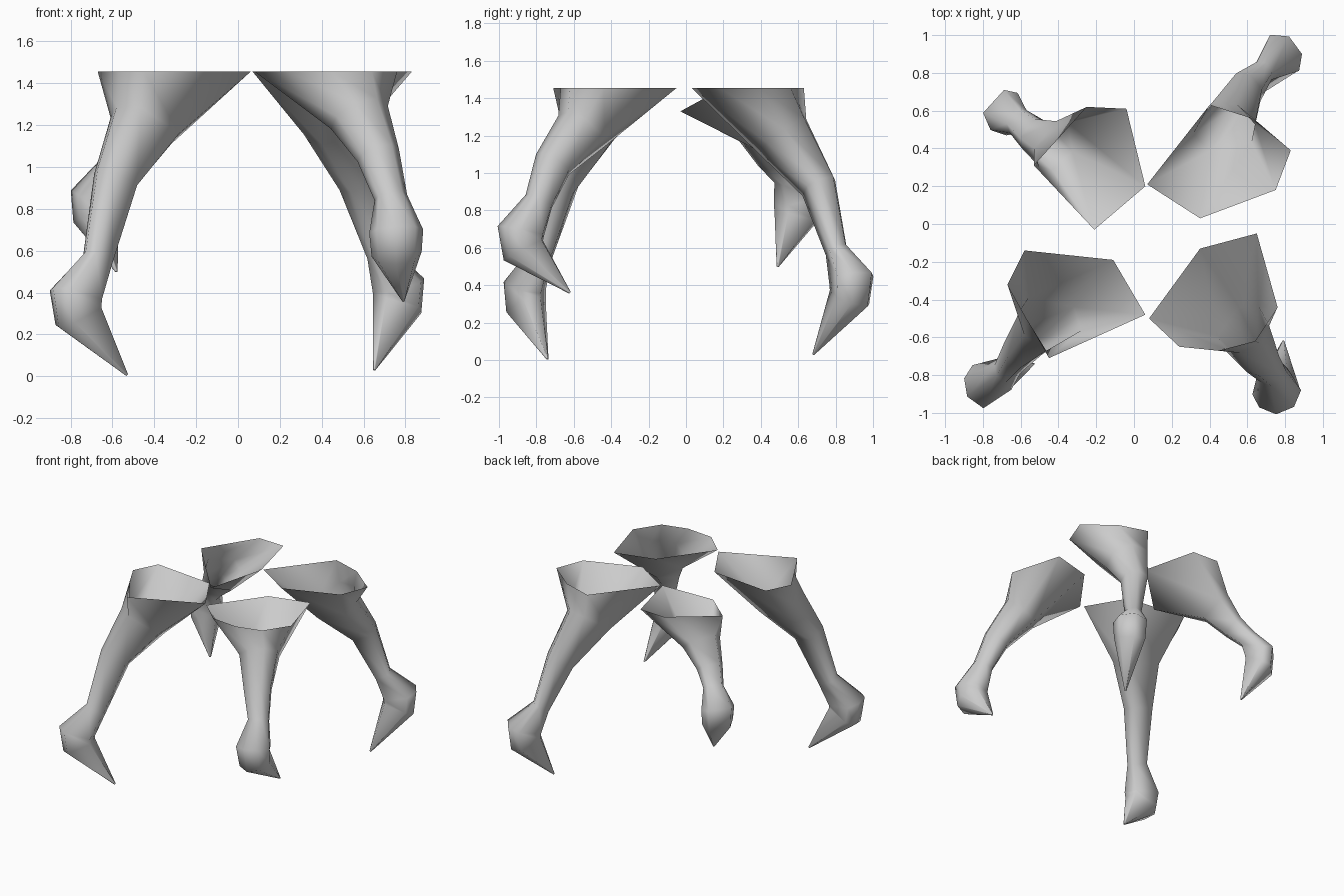
import bpy, bmesh, math
from mathutils import Vector

if "Cube" in bpy.data.objects:
    bpy.data.objects.remove(bpy.data.objects["Cube"])

RIM_Z = 1.455


def make_leg(name, rim, path, heel, heel_r, tip):
    """Open funnel-topped limb: polygon rim, tapering rings, bulging heel, pointed claw."""
    rim = [Vector(p if len(p) == 3 else (*p, RIM_Z)) for p in rim]
    centre = sum(rim, Vector()) / len(rim)
    angles = [math.atan2(p.y - centre.y, p.x - centre.x) for p in rim]
    heel, tip = Vector(heel), Vector(tip)
    sole = heel.lerp(tip, 0.05) + Vector((0, 0, -0.085))
    rings = [(Vector(p[:3]), p[3]) for p in path]
    rings += [(heel, heel_r), (sole, heel_r * 0.93), (tip, 0.006)]
    spine = [centre] + [c for c, r in rings] + [tip + (tip - sole)]

    bm = bmesh.new()
    loops = [[bm.verts.new(p) for p in rim]]
    for i, (c, r) in enumerate(rings, 1):
        tangent = ((spine[i] - spine[i - 1]).normalized()
                   + (spine[i + 1] - spine[i]).normalized())
        q = Vector((0, 0, -1)).rotation_difference(tangent)
        loops.append([bm.verts.new(c + q @ Vector((r * math.cos(a), r * math.sin(a), 0)))
                      for a in angles])
    n = len(rim)
    for a, b in zip(loops, loops[1:]):
        for j in range(n):
            k = (j + 1) % n
            bm.faces.new((a[j], b[j], b[k], a[k]))
    for f in bm.faces:
        f.smooth = True
    bm.normal_update()
    mesh = bpy.data.meshes.new(name)
    bm.to_mesh(mesh)
    bm.free()
    bpy.context.collection.objects.link(bpy.data.objects.new(name, mesh))


# Front left leg
make_leg("front_left_leg",
         [(0.06, -0.48), (-0.11, -0.19), (-0.58, -0.14), (-0.67, -0.32),
          (-0.57, -0.50), (-0.45, -0.71)],
         [(-0.445, -0.52, 1.20, 0.175), (-0.585, -0.66, 0.94, 0.11), (-0.67, -0.77, 0.56, 0.075)],
         (-0.775, -0.85, 0.39), 0.13, (-0.53, -0.74, 0.006))

# Front right leg, raised
make_leg("front_right_leg",
         [(0.76, -0.44), (0.65, -0.05), (0.35, -0.13), (0.08, -0.50), (0.24, -0.65),
          (0.45, -0.67), (0.64, -0.62)],
         [(0.58, -0.555, 1.23, 0.15), (0.67, -0.71, 1.05, 0.105), (0.73, -0.785, 0.85, 0.08)],
         (0.755, -0.88, 0.69), 0.13, (0.79, -0.62, 0.36))

# Back right leg
make_leg("back_right_leg",
         [(0.83, 0.39), (0.62, 0.56), (0.40, 0.63), (0.07, 0.21), (0.35, 0.03), (0.75, 0.18)],
         [(0.475, 0.51, 1.20, 0.17), (0.58, 0.705, 0.93, 0.105), (0.675, 0.80, 0.59, 0.065)],
         (0.765, 0.88, 0.435), 0.13, (0.65, 0.68, 0.03))

# Back left leg, raised highest, with a drooping rim corner
make_leg("back_left_leg",
         [(0.06, 0.20), (-0.04, 0.61), (-0.25, 0.62), (-0.53, 0.31, 1.42),
          (-0.37, 0.14, 1.375), (-0.21, -0.03, 1.33)],
         [(-0.42, 0.415, 1.22, 0.14), (-0.53, 0.47, 1.08, 0.095), (-0.61, 0.54, 0.98, 0.075)],
         (-0.68, 0.59, 0.86), 0.122, (-0.58, 0.49, 0.50))
